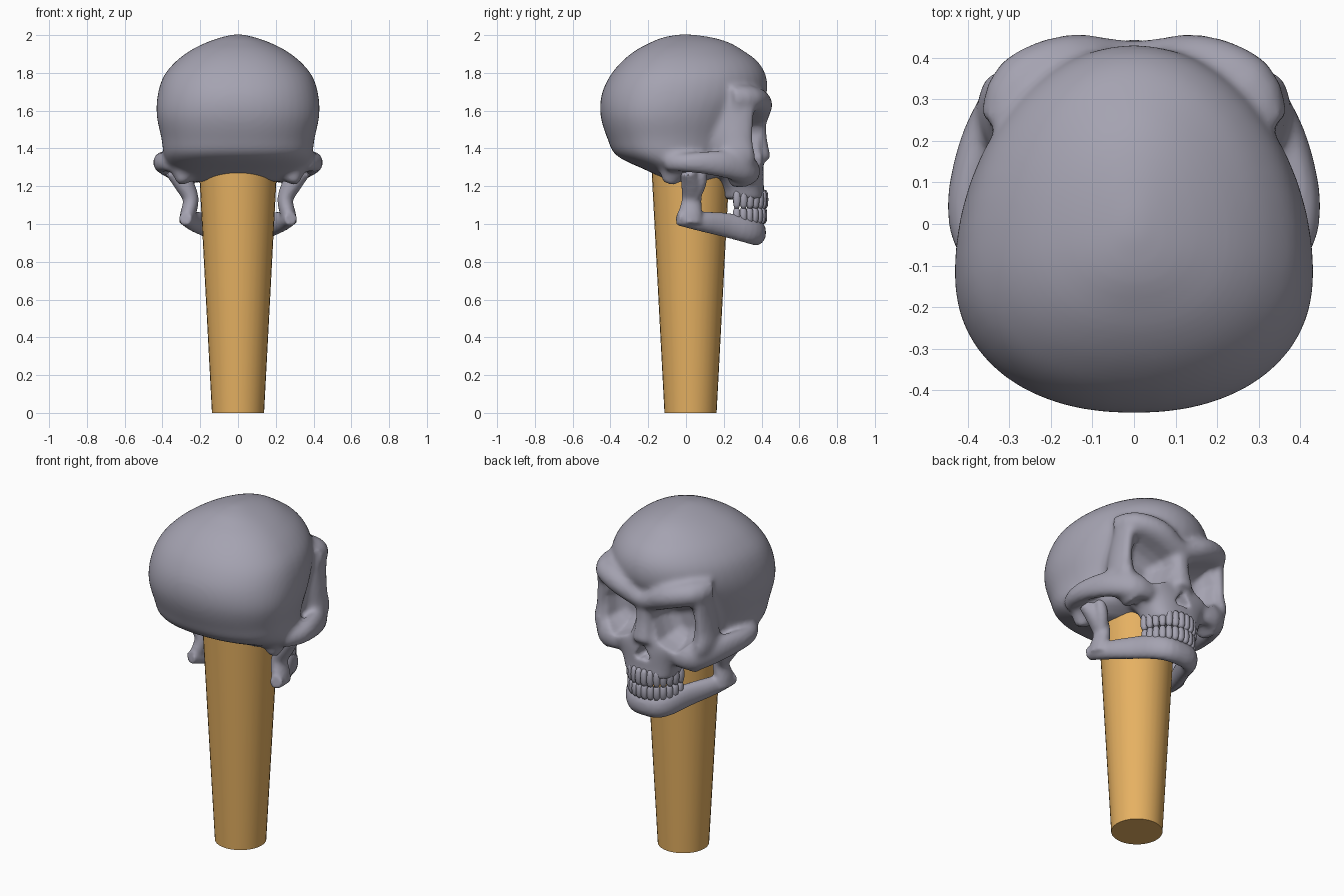
import bpy, bmesh, math
from mathutils import Vector

if "Cube" in bpy.data.objects:
    bpy.data.objects.remove(bpy.data.objects["Cube"])

Y, Z = Vector((0, 1, 0)), Vector((0, 0, 1))


def material(name, rgb):
    m = bpy.data.materials.new(name)
    m.diffuse_color = (*rgb, 1)
    m.use_nodes = True
    m.node_tree.nodes["Principled BSDF"].inputs["Base Color"].default_value = m.diffuse_color
    return m


bone = material("grey bone", (0.375, 0.365, 0.44))
wood = material("tan wood", (0.79, 0.44, 0.122))


def make(name, bm, mat):
    bmesh.ops.recalc_face_normals(bm, faces=bm.faces[:])
    me = bpy.data.meshes.new(name)
    bm.to_mesh(me)
    bm.free()
    ob = bpy.data.objects.new(name, me)
    bpy.context.collection.objects.link(ob)
    me.materials.append(mat)
    return ob


def skin(bm, rings):
    """Closed skin over a list of equal-length rings."""
    vs = [[bm.verts.new(p) for p in r] for r in rings]
    n = len(vs[0])
    for a, b in zip(vs, vs[1:]):
        for i in range(n):
            j = (i + 1) % n
            bm.faces.new((a[i], a[j], b[j], b[i]))
    bm.faces.new(vs[0])
    bm.faces.new(vs[-1])


def both(bm, rings):
    """Skin on the right side and its mirror image."""
    skin(bm, rings)
    skin(bm, [[(-p[0], p[1], p[2]) for p in r] for r in rings])


def smooth_rows(rows, steps=4):
    """Catmull-Rom interpolation of number rows."""
    out = []
    for i in range(len(rows) - 1):
        quad = list(zip(rows[max(i - 1, 0)], rows[i], rows[i + 1], rows[min(i + 2, len(rows) - 1)]))
        for k in range(steps):
            t = k / steps
            out.append([0.5 * (2 * b + (c - a) * t + (2 * a - 5 * b + 4 * c - d) * t * t
                               + (3 * b - a - 3 * c + d) * t ** 3) for a, b, c, d in quad])
    return out + [list(rows[-1])]


def tube(bm, stations, ref=Z, segs=16):
    """Mirrored sweep through stations (x, y, z, side radius, other radius)."""
    stations = smooth_rows(stations, 3)
    pts = [Vector(s[:3]) for s in stations]
    rings = []
    for i, (p, s) in enumerate(zip(pts, stations)):
        t = (pts[min(i + 1, len(pts) - 1)] - pts[max(i - 1, 0)]).normalized()
        side = t.cross(ref).normalized()
        up = side.cross(t)
        rings.append([p + side * s[3] * math.cos(k * math.tau / segs)
                      + up * s[4] * math.sin(k * math.tau / segs) for k in range(segs)])
    both(bm, rings)


def slices(levels, n_front, n_back, segs=48):
    """Horizontal super-ellipse rings from (z, half width, back y, front y)."""
    rings = []
    for z, w, back, front in smooth_rows(levels):
        yc = back + (front - back) * 0.4
        ring = []
        for k in range(segs):
            c, s = math.cos(k * math.tau / segs), math.sin(k * math.tau / segs)
            n = n_front if s > 0 else n_back
            x = math.copysign(abs(c) ** (2 / n), c) * w
            d = (front - yc) if s > 0 else (yc - back)
            ring.append((x, yc + math.copysign(abs(s) ** (2 / n), s) * d, z))
        rings.append(ring)
    return rings


def remesh(ob, size):
    m = ob.modifiers.new("fuse", 'REMESH')
    m.mode = 'VOXEL'
    m.voxel_size = size
    m.use_smooth_shade = True


def soften(ob, iterations):
    m = ob.modifiers.new("soften", 'SMOOTH')
    m.factor, m.iterations = 0.5, iterations


def finish(ob):
    """Bake the modifiers into the mesh."""
    dg = bpy.context.evaluated_depsgraph_get()
    me = bpy.data.meshes.new_from_object(ob.evaluated_get(dg))
    ob.modifiers.clear()
    ob.data = me
    smooth(ob, 50)


def smooth(ob, angle):
    bpy.ops.object.select_all(action='DESELECT')
    ob.select_set(True)
    bpy.context.view_layer.objects.active = ob
    bpy.ops.object.shade_smooth_by_angle(angle=math.radians(angle))


# tapered wooden post
bm = bmesh.new()
skin(bm, [[(r * math.cos(k * math.tau / 32), 0.024 + r * math.sin(k * math.tau / 32), z)
           for k in range(32)] for z, r in ((0, 0.138), (1.32, 0.208))])
smooth(make("post", bm, wood), 40)

# braincase
bm = bmesh.new()
skin(bm, slices([(1.225, 0.29, -0.09, 0.12), (1.28, 0.36, -0.20, 0.25), (1.36, 0.392, -0.365, 0.29),
                 (1.45, 0.405, -0.415, 0.32), (1.57, 0.43, -0.452, 0.37), (1.68, 0.426, -0.448, 0.425),
                 (1.78, 0.395, -0.405, 0.425), (1.86, 0.33, -0.34, 0.38), (1.92, 0.25, -0.265, 0.30),
                 (1.96, 0.17, -0.19, 0.23), (1.985, 0.10, -0.13, 0.15), (2.0, 0.04, -0.06, 0.06),
                 (2.004, 0.01, -0.02, 0.0)], 2.0, 2.2))
# upper jaw and cheek block
skin(bm, slices([(1.13, 0.155, 0.2, 0.418), (1.18, 0.17, 0.2, 0.412), (1.25, 0.21, 0.16, 0.412),
                 (1.32, 0.30, 0.1, 0.408), (1.42, 0.335, 0.06, 0.385), (1.54, 0.338, 0.05, 0.37),
                 (1.64, 0.335, 0.05, 0.36)], 2.8, 2.8))
# heavy slanted brow
tube(bm, [(-0.02, 0.35, 1.575, 0.09, 0.065), (0.06, 0.355, 1.595, 0.093, 0.07),
          (0.155, 0.365, 1.64, 0.093, 0.075), (0.27, 0.325, 1.665, 0.083, 0.07),
          (0.33, 0.24, 1.66, 0.045, 0.07)])
# outer eye rim running into the cheekbone
tube(bm, [(0.305, 0.29, 1.66, 0.045, 0.085), (0.318, 0.275, 1.55, 0.038, 0.085),
          (0.325, 0.265, 1.44, 0.043, 0.09), (0.32, 0.275, 1.34, 0.055, 0.095),
          (0.25, 0.30, 1.21, 0.045, 0.065)], Y)
# lower eye rim and cheek arch
tube(bm, [(0.18, 0.355, 1.27, 0.035, 0.05), (0.28, 0.33, 1.285, 0.055, 0.075),
          (0.36, 0.22, 1.315, 0.05, 0.075), (0.40, 0.08, 1.325, 0.048, 0.06),
          (0.40, -0.02, 1.325, 0.043, 0.05), (0.365, -0.10, 1.33, 0.035, 0.05)])
# mastoid and nose bridge
tube(bm, [(0.32, -0.06, 1.34, 0.06, 0.09), (0.285, -0.09, 1.215, 0.035, 0.04)], Y)
tube(bm, [(0.005, 0.385, 1.56, 0.045, 0.04), (0.005, 0.39, 1.45, 0.042, 0.04),
          (0.01, 0.41, 1.335, 0.05, 0.042)], Y)
skull = make("skull", bm, bone)

# cutters for eye sockets and nose opening
bm = bmesh.new()
eye = [(0.045, 1.48), (0.06, 1.53), (0.15, 1.565), (0.265, 1.605), (0.303, 1.51), (0.288, 1.37),
       (0.2, 1.30), (0.09, 1.35)]
both(bm, [[(0.175 + (x - 0.175) * s, y, 1.45 + (z - 1.45) * s) for x, z in eye]
          for y, s in ((0.6, 1.06), (0.40, 1.0), (0.32, 0.88), (0.27, 0.7), (0.24, 0.4))])
nose = [(0, 1.32), (0.048, 1.255), (0.035, 1.22), (0, 1.235), (-0.035, 1.22), (-0.048, 1.255)]
skin(bm, [[(x * s, y, 1.26 + (z - 1.26) * s) for x, z in nose]
          for y, s in ((0.6, 1.0), (0.41, 1.0), (0.34, 0.7))])
cutter = make("socket_cutter", bm, bone)
cutter.hide_render = True

remesh(skull, 0.013)
soften(skull, 8)
cut = skull.modifiers.new("sockets", 'BOOLEAN')
cut.operation, cut.solver, cut.object = 'DIFFERENCE', 'EXACT', cutter
remesh(skull, 0.012)
soften(skull, 3)
finish(skull)
bpy.data.objects.remove(cutter)

# lower jaw: body, ramus, front prong
bm = bmesh.new()
tube(bm, [(0.28, -0.045, 1.03, 0.035, 0.037), (0.24, 0.07, 1.015, 0.042, 0.052),
          (0.165, 0.22, 0.993, 0.042, 0.066), (0.115, 0.32, 0.97, 0.046, 0.07),
          (0.06, 0.365, 0.957, 0.052, 0.07), (-0.02, 0.372, 0.955, 0.052, 0.068)])
tube(bm, [(0.27, 0.02, 1.0, 0.042, 0.066), (0.265, 0.022, 1.05, 0.042, 0.065),
          (0.25, 0.03, 1.13, 0.042, 0.052), (0.285, 0.03, 1.21, 0.052, 0.056),
          (0.335, 0.01, 1.29, 0.056, 0.042)], Y)
tube(bm, [(0.26, 0.04, 1.14, 0.035, 0.035), (0.29, 0.075, 1.22, 0.035, 0.035),
          (0.31, 0.085, 1.29, 0.03, 0.025)], Y)
jaw = make("lower_jaw", bm, bone)
remesh(jaw, 0.01)
soften(jaw, 4)
finish(jaw)

# two rows of rounded teeth along the dental arch
bm = bmesh.new()
for zc, hh, r in ((1.13, 0.052, 0.166), (1.045, 0.046, 0.16)):
    for i in range(14):
        a = math.radians(-90 + (i + 0.5) * 180 / 14)
        c = Vector((0.92 * r * math.sin(a), 0.25 + r * math.cos(a), zc))
        out, along = Vector((math.sin(a), math.cos(a), 0)), Vector((math.cos(a), -math.sin(a), 0))
        for v in bmesh.ops.create_icosphere(bm, subdivisions=2, radius=1)['verts']:
            p = [math.copysign(abs(q) ** 0.75, q) for q in v.co]
            v.co = c + along * p[0] * 0.0195 + out * p[1] * 0.021 + Z * p[2] * hh
smooth(make("teeth", bm, bone), 60)
